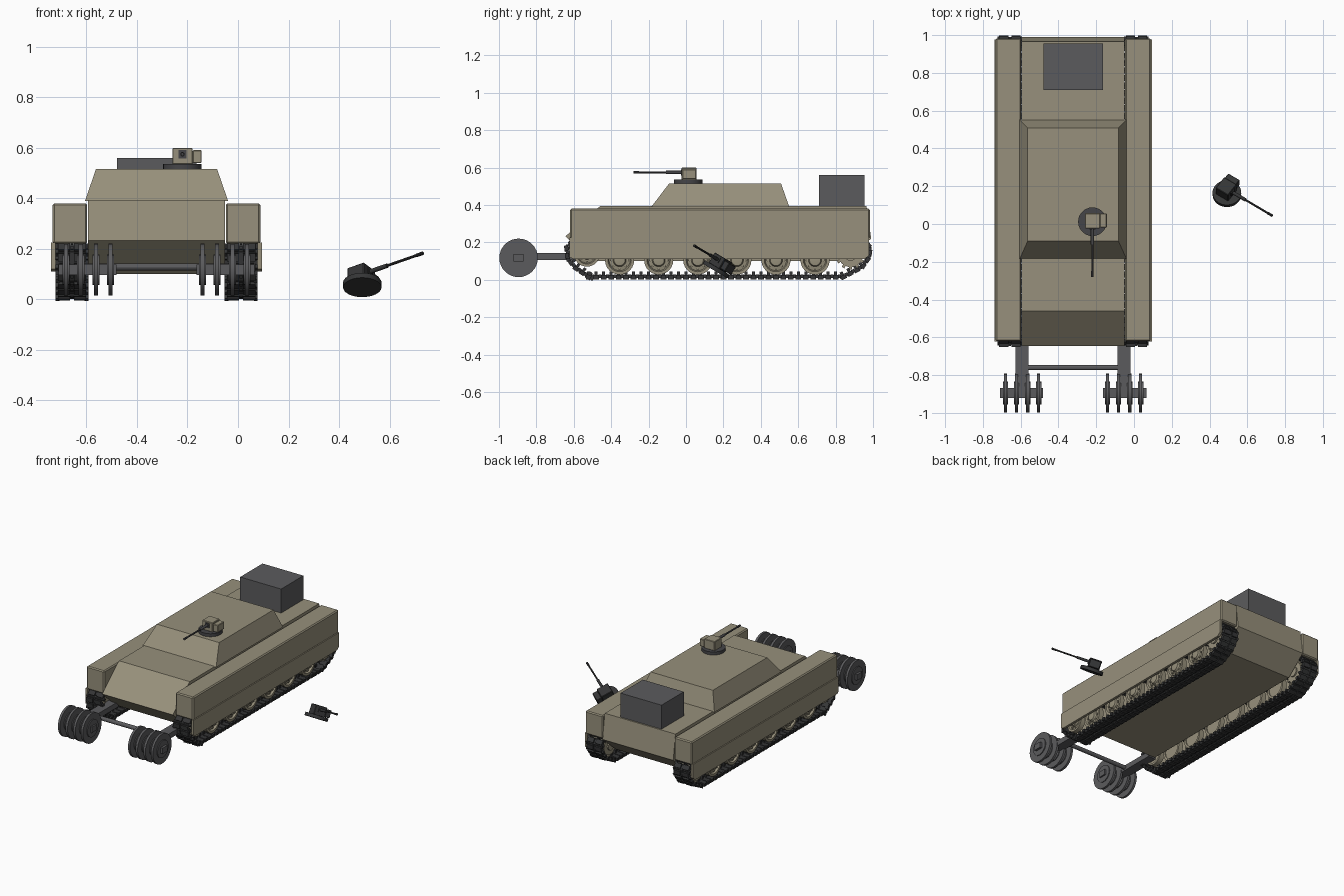
import bpy, bmesh, math
from mathutils import Matrix, Vector

if "Cube" in bpy.data.objects:
    bpy.data.objects.remove(bpy.data.objects["Cube"])

CX = -0.3225  # centre line of the vehicle


def material(name, r, g, b):
    m = bpy.data.materials.new(name)
    m.use_nodes = True
    m.diffuse_color = (r, g, b, 1)
    bsdf = m.node_tree.nodes["Principled BSDF"]
    bsdf.inputs["Base Color"].default_value = (r, g, b, 1)
    bsdf.inputs["Roughness"].default_value = 0.8
    return m


OLIVE = material("olive drab", 0.31, 0.28, 0.20)
GREY = material("steel grey", 0.105, 0.105, 0.11)
TRACK = material("track steel", 0.06, 0.06, 0.065)
BLACK = material("charcoal", 0.035, 0.036, 0.037)


def finish(name, bm, mat, bevel=0, smooth=False, matrix=None):
    bmesh.ops.recalc_face_normals(bm, faces=bm.faces)
    mesh = bpy.data.meshes.new(name)
    bm.to_mesh(mesh)
    bm.free()
    mesh.materials.append(mat)
    ob = bpy.data.objects.new(name, mesh)
    bpy.context.collection.objects.link(ob)
    if matrix:
        ob.matrix_world = matrix
    if bevel:
        mod = ob.modifiers.new("edge", 'BEVEL')
        mod.width, mod.segments = bevel, 1
    if smooth:
        bpy.context.view_layer.objects.active = ob
        ob.select_set(True)
        bpy.ops.object.shade_smooth_by_angle(angle=math.radians(35))
        ob.select_set(False)
    return ob


def add_box(bm, lo, hi, matrix=Matrix()):
    lo, hi = Vector(lo), Vector(hi)
    m = matrix @ Matrix.Translation((lo + hi) / 2) @ Matrix.Diagonal((*(hi - lo), 1))
    bmesh.ops.create_cube(bm, size=1, matrix=m)


def box(name, lo, hi, mat, bevel=0, matrix=None):
    bm = bmesh.new()
    add_box(bm, lo, hi)
    return finish(name, bm, mat, bevel, matrix=matrix)


def add_cyl(bm, start, end, r, seg=24, r2=None):
    a, b = Vector(start), Vector(end)
    rot = (b - a).to_track_quat('Z', 'Y').to_matrix().to_4x4()
    bmesh.ops.create_cone(bm, cap_ends=True, segments=seg, radius1=r, radius2=r if r2 is None else r2,
                          depth=(b - a).length, matrix=Matrix.Translation((a + b) / 2) @ rot)


def prism(name, profile, x0, x1, mat, bevel=0):
    # extrudes a y-z outline across the width
    bm = bmesh.new()
    face = bm.faces.new([bm.verts.new((x0, y, z)) for y, z in profile])
    ext = bmesh.ops.extrude_face_region(bm, geom=[face])
    bmesh.ops.translate(bm, vec=(x1 - x0, 0, 0),
                        verts=[v for v in ext["geom"] if isinstance(v, bmesh.types.BMVert)])
    return finish(name, bm, mat, bevel)


# Hull with wedge nose and tapered tail
prism("hull", [(-0.46, 0.393), (-0.645, 0.232), (-0.5, 0.1), (0.85, 0.1),
               (0.99, 0.22), (0.965, 0.393)], CX - 0.272, CX + 0.272, OLIVE)

# Sloped superstructure
bm = bmesh.new()
rings = [[bm.verts.new((CX + sx * w, y1 if sy > 0 else y0, z))
          for sx, sy in ((-1, -1), (1, -1), (1, 1), (-1, 1))]
         for w, y0, y1, z in ((0.283, -0.185, 0.552, 0.39), (0.24, -0.09, 0.508, 0.515))]
bm.faces.new(rings[0])
bm.faces.new(rings[1])
for i in range(4):
    j = (i + 1) % 4
    bm.faces.new((rings[0][i], rings[0][j], rings[1][j], rings[1][i]))
finish("superstructure", bm, OLIVE)

# Rear stowage box
box("stowage_box", (-0.48, 0.71, 0.39), (-0.165, 0.955, 0.56), GREY)

# Closed track path, clockwise from the lower front
PATH = [Vector((0, y, z)) for y, z in (
    (-0.52, 0.018), (0.84, 0.018), (0.94, 0.07), (0.975, 0.12), (0.982, 0.17), (0.95, 0.21),
    (-0.6, 0.21), (-0.635, 0.17), (-0.63, 0.12), (-0.595, 0.07))]


def along(path, count):
    # evenly spaced points and headings on a closed path
    segs = [(a, b) for a, b in zip(path, path[1:] + path[:1])]
    step = sum((b - a).length for a, b in segs) / count
    dist = 0
    for a, b in segs:
        size = (b - a).length
        while dist < size:
            yield a.lerp(b, dist / size), (b - a).normalized(), step
            dist += step
        dist -= size


def track(name, cx):
    bm = bmesh.new()
    for p, d, step in along(PATH, 86):
        up = Vector((1, 0, 0)).cross(d)
        m = Matrix((Vector((1, 0, 0)), d, up)).transposed().to_4x4()
        m.translation = p + Vector((cx, 0, 0))
        h = step / 2
        for s in (-1, 1):
            a, b = sorted((s * 0.008, s * 0.056))
            add_box(bm, (a, -h * 0.78, -0.016), (b, h * 0.78, 0.006), m)
            a, b = sorted((s * 0.05, s * 0.065))
            add_box(bm, (a, h * 0.55, -0.010), (b, h * 1.45, 0.010), m)
        add_box(bm, (-0.056, -h * 1.05, -0.005), (0.056, h * 1.05, 0.003), m)
        add_box(bm, (-0.006, -h * 0.4, -0.010), (0.006, h * 0.4, 0.026), m)
    finish(name, bm, BLACK)


def road_wheel(name, cx, s, y, z, r, bolts=8):
    # paired discs with raised rims, a hub and a ring of bolts
    bm = bmesh.new()
    rim = [(-0.046, r), (-0.012, r), (-0.012, r * 0.4), (0.012, r * 0.4), (0.012, r), (0.046, r),
           (0.046, r * 0.8), (0.032, r * 0.72), (0.036, r * 0.45), (0.05, r * 0.38), (0.054, 0.0001),
           (-0.04, 0.0001), (-0.04, r * 0.8), (-0.046, r * 0.8)]
    verts = [bm.verts.new((s * x, q, 0)) for x, q in rim]
    edges = [bm.edges.new((verts[i], verts[(i + 1) % len(verts)])) for i in range(len(verts))]
    bmesh.ops.spin(bm, geom=verts + edges, cent=(0, 0, 0), axis=(1, 0, 0), angle=math.tau, steps=24)
    bmesh.ops.remove_doubles(bm, verts=bm.verts, dist=0.0002)
    for i in range(bolts):
        t = math.tau * i / bolts
        q = Vector((0, math.cos(t), math.sin(t))) * r * 0.58
        add_cyl(bm, q + Vector((s * 0.03, 0, 0)), q + Vector((s * 0.042, 0, 0)), r * 0.09, 6)
    finish(name, bm, OLIVE, smooth=True, matrix=Matrix.Translation((cx, y, z)))


def toothed_wheel(name, cx, y, z, r):
    bm = bmesh.new()
    for s in (-1, 1):
        add_cyl(bm, (s * 0.02, 0, 0), (s * 0.045, 0, 0), r * 0.9, 24)
        for i in range(12):
            m = Matrix.Rotation(math.tau * i / 12, 4, 'X')
            a, b = sorted((s * 0.025, s * 0.04))
            add_box(bm, (a, -0.008, r * 0.8), (b, 0.008, r * 1.08), m)
    add_cyl(bm, (-0.055, 0, 0), (0.055, 0, 0), r * 0.45, 16)
    finish(name, bm, OLIVE, matrix=Matrix.Translation((cx, y, z)))


# Running gear, side boxes and mine rollers on both sides
for side, s in (("right", -1), ("left", 1)):
    def span(a, b):
        return sorted((CX + s * a, CX + s * b))

    x0, x1 = span(0.2745, 0.411)
    box(side + "_side_box", (x0, -0.62, 0.22), (x1, 0.983, 0.38), OLIVE, 0.007)
    x0, x1 = span(0.4, 0.417)
    prism(side + "_skirt", [(-0.622, 0.225), (-0.622, 0.12), (-0.60, 0.11), (0.955, 0.11),
                            (0.978, 0.13), (0.978, 0.225)], x0, x1, OLIVE)
    tx = CX + s * 0.335
    track(side + "_track", tx)
    for i in range(6):
        road_wheel(f"{side}_road_wheel_{i + 1}", tx, s, -0.355 + 0.209 * i, 0.105, 0.078)
    road_wheel(side + "_idler", tx, s, -0.53, 0.14, 0.07)
    toothed_wheel(side + "_sprocket", tx, 0.88, 0.135, 0.075)

    # Arm, axle and four discs
    x0, x1 = span(0.235, 0.305)
    box(side + "_roller_arm", (x0, -0.9, 0.105), (x1, -0.52, 0.142), GREY)
    x0, x1 = span(0.158, 0.388)
    box(side + "_roller_axle", (x0, -0.922, 0.097), (x1, -0.868, 0.137), GREY)
    bm = bmesh.new()
    for off in (0.182, 0.24, 0.3, 0.358):
        c = CX + s * off
        add_cyl(bm, (c - 0.008, -0.895, 0.117), (c + 0.008, -0.895, 0.117), 0.103, 32)
        add_cyl(bm, (c - 0.014, -0.895, 0.117), (c + 0.014, -0.895, 0.117), 0.06, 24)
    finish(side + "_roller_discs", bm, GREY, smooth=True)

bm = bmesh.new()
add_cyl(bm, (CX - 0.24, -0.76, 0.128), (CX + 0.24, -0.76, 0.128), 0.014, 12)
finish("roller_crossbar", bm, GREY)


def gun_station(name, m, body, base, barrel):
    # turntable, housing, ammunition box, sight and barrel; local front is -y
    bm = bmesh.new()
    add_cyl(bm, (0, 0, 0), (0, 0, 0.022), 0.076, 28)
    finish(name + "_turntable", bm, base, smooth=True, matrix=m)
    box(name + "_housing", (-0.04, -0.035, 0.02), (0.04, 0.045, 0.085), body, 0.003, m)
    box(name + "_ammo_box", (0.04, -0.03, 0.025), (0.076, 0.043, 0.076), body, 0.003, m)
    box(name + "_sight", (-0.016, -0.04, 0.044), (0.016, -0.03, 0.076), barrel, 0, m)
    bm = bmesh.new()
    add_cyl(bm, (0, -0.03, 0.06), (0, -0.12, 0.06), 0.009, 12)
    add_cyl(bm, (0, -0.12, 0.06), (0, -0.27, 0.06), 0.0055, 10)
    add_cyl(bm, (0, -0.262, 0.06), (0, -0.292, 0.06), 0.007, 10)
    finish(name + "_barrel", bm, barrel, smooth=True, matrix=m)


gun_station("roof_gun", Matrix.Translation((-0.22, 0.012, 0.514)), OLIVE, TRACK, TRACK)

# Detached, tilted gun beside the vehicle
forward = Vector((0.826, -0.487, 0.288)).normalized()
side_axis = (-forward).cross(Vector((0, 0.507, 0.862))).normalized()
up = side_axis.cross(-forward)
tilt = Matrix((side_axis, -forward, up)).transposed().to_4x4()
tilt.translation = (0.492, 0.155, 0.047)
gun_station("loose_gun", tilt, BLACK, BLACK, BLACK)
